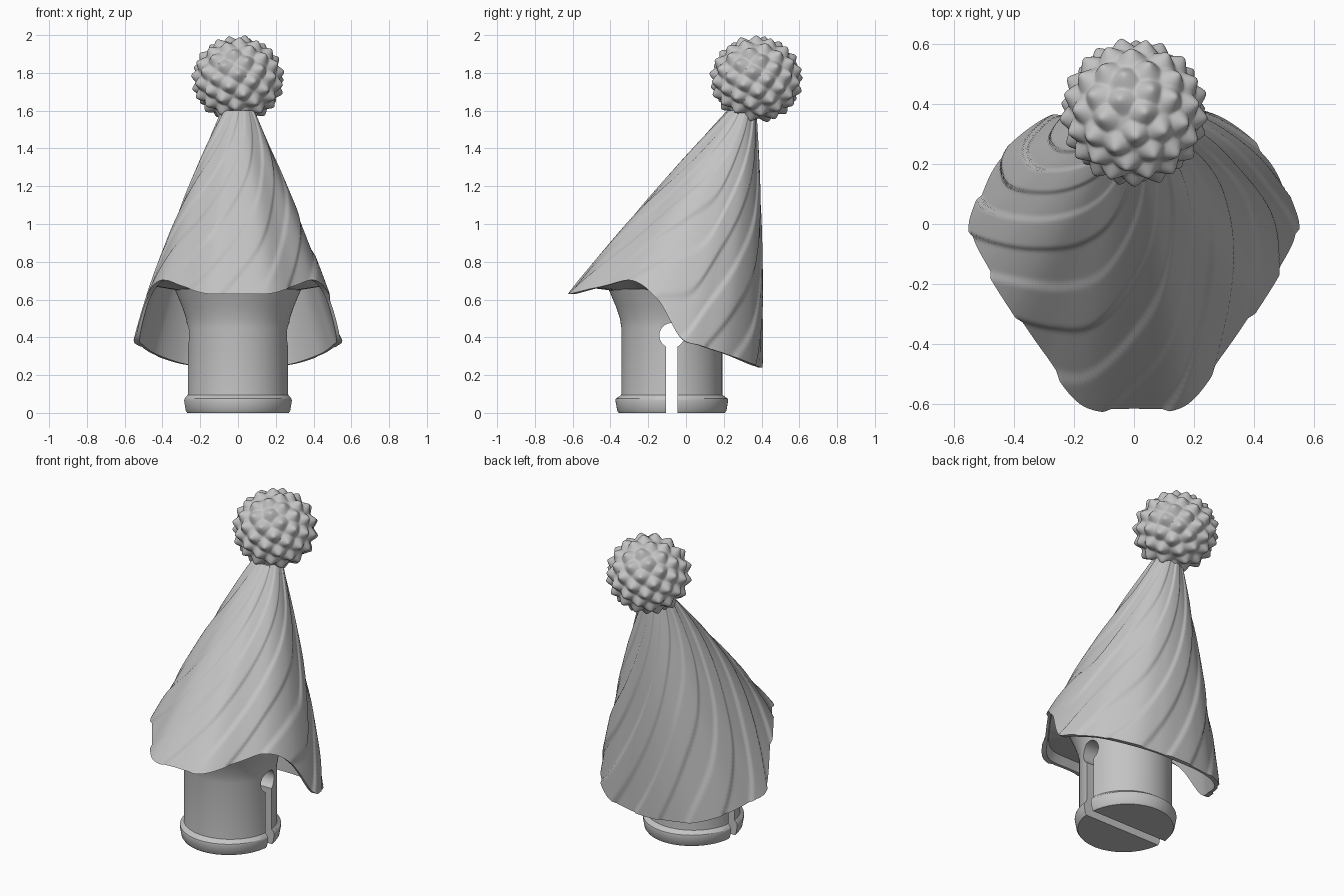
import bpy, bmesh, math
from mathutils import Vector

cube = bpy.data.objects.get("Cube")
if cube:
    bpy.data.objects.remove(cube, do_unlink=True)

grey = bpy.data.materials.new("plain grey")
grey.use_nodes = True
grey.diffuse_color = (0.55, 0.55, 0.55, 1)
grey.node_tree.nodes["Principled BSDF"].inputs["Base Color"].default_value = (0.55, 0.55, 0.55, 1)


def finish(name, bm, smooth=None):
    """Turn a bmesh into a named, coloured object."""
    bmesh.ops.recalc_face_normals(bm, faces=bm.faces[:])
    mesh = bpy.data.meshes.new(name)
    bm.to_mesh(mesh)
    bm.free()
    mesh.materials.append(grey)
    obj = bpy.data.objects.new(name, mesh)
    bpy.context.collection.objects.link(obj)
    if smooth:
        shade(obj, smooth)
    return obj


def activate(obj):
    bpy.ops.object.select_all(action='DESELECT')
    obj.select_set(True)
    bpy.context.view_layer.objects.active = obj


def shade(obj, degrees):
    activate(obj)
    bpy.ops.object.shade_smooth_by_angle(angle=math.radians(degrees))


def loft(rings):
    """Skin a list of closed rings and cap both ends."""
    bm = bmesh.new()
    loops = [[bm.verts.new(p) for p in ring] for ring in rings]
    n = len(loops[0])
    for a, b in zip(loops, loops[1:]):
        for i in range(n):
            j = (i + 1) % n
            bm.faces.new((a[i], a[j], b[j], b[i]))
    bm.faces.new(loops[0])
    bm.faces.new(loops[-1])
    return bm


# Hat brim: half outline from front to back, mirrored and splined
half = [Vector(p) for p in (
    (0, -.622, .63), (.17, -.60, .632), (.30, -.44, .672), (.41, -.28, .70),
    (.49, -.15, .60), (.545, -.03, .40), (.52, .08, .355), (.45, .22, .31),
    (.30, .345, .26), (.15, .39, .245), (0, .40, .24))]
brim = half + [Vector((-p.x, p.y, p.z)) for p in half[-2:0:-1]]


def brim_point(u):
    f = u * len(brim)
    i, t = int(f), f % 1
    a, b, c, d = (brim[(i + k) % len(brim)] for k in (-1, 0, 1, 2))
    return b + (c - a) * t / 2 + (2 * a - 5 * b + 4 * c - d) * t**2 / 2 + (3 * b - a - 3 * c + d) * t**3 / 2


COLUMNS, ROWS = 540, 64
BANDS, TWIST, PHASE = 9, 1.6, .48
STEM_Y = -.075
tip = Vector((0, .295, 1.6))
brim_centre = Vector((0, -.05, .5))


def hat_point(u, t, inset=0.0):
    """Point on the sheared cone; the outside has crisp bands spiralling down."""
    angle = math.tau * u - math.pi / 2
    out = Vector((math.cos(angle), math.sin(angle), 0))
    top = tip + Vector((out.x * .085, out.y * .075, 0))
    p = top.lerp(brim_point(u), t) + out * .055 * t * (1 - t)
    if inset:
        axis = tip.lerp(brim_centre, t)
        p.x += (axis.x - p.x) * inset
        p.y += (axis.y - p.y) * inset
    else:
        wave = 5 * math.sin(BANDS * (angle + TWIST * t + PHASE))
        p += out * max(-1, min(1, wave)) * (.003 + .003 * t)
    return p


us = [i / COLUMNS for i in range(COLUMNS)]
rings = [[hat_point(u, r / ROWS) for u in us] for r in range(ROWS + 1)]

# Hollow underside: shallow at the front, deeper behind, closing on the stem
for k in range(9):
    ring = []
    for u in us:
        ceiling = min(.99, (tip.z - .67) / (tip.z - brim_point(u).z))
        ring.append(hat_point(u, 1 + (ceiling - 1) * k / 8, .045))
    rings.append(ring)
rings.append([(.3 * math.sin(math.tau * u), STEM_Y - .3 * math.cos(math.tau * u), .645) for u in us])
finish("hat", loft(rings), 40)

# Stem: turned plug with a slightly oval foot and a flared neck
profile = ((.27, 0), (.278, .012), (.287, .065), (.285, .075), (.268, .095), (.267, .11),
           (.267, .45), (.275, .50), (.295, .56), (.32, .62), (.335, .655))
stem_rings = []
for r, z in profile:
    stretch = 1.04 if z < .09 else 1
    stem_rings.append([(r * math.cos(math.tau * i / 96),
                        STEM_Y + r * stretch * math.sin(math.tau * i / 96), z) for i in range(96)])
stem = finish("stem", loft(stem_rings))

# Keyhole slot cut across the stem
hole, slot, hole_z = .066, .03, .41
start = math.asin(slot / hole)
outline = [(-slot, -.1)]
for i in range(33):
    a = start + (math.tau - 2 * start) * i / 32
    outline.append((-hole * math.sin(a), hole_z - hole * math.cos(a)))
outline.append((slot, -.1))
cutter = finish("slot_cutter", loft([[(x, STEM_Y + y, z) for y, z in outline] for x in (-.5, .5)]))
cutter.hide_render = True
cut = stem.modifiers.new("slot", 'BOOLEAN')
cut.operation = 'DIFFERENCE'
cut.solver = 'EXACT'
cut.object = cutter
activate(stem)
bpy.ops.object.modifier_apply(modifier=cut.name)
bpy.data.objects.remove(cutter, do_unlink=True)
shade(stem, 30)

# Pompom: ball with evenly spread, broad-based soft spikes
SPIKES = 84
golden = math.pi * (3 - math.sqrt(5))
spikes = []
for i in range(SPIKES):
    z = 1 - (2 * i + 1) / SPIKES
    r = math.sqrt(1 - z * z)
    spikes.append(Vector((r * math.cos(golden * i), r * math.sin(golden * i), z)))
bm = bmesh.new()
bmesh.ops.create_icosphere(bm, subdivisions=6, radius=1)
for v in bm.verts:
    n = v.co.normalized()
    gap = math.acos(min(1, max(n.dot(s) for s in spikes)))
    v.co = n * (.214 + .043 * max(0, 1 - math.hypot(gap, .03) / .25) ** 1.3)
    v.co.z *= .94
    v.co += Vector((0, .372, 1.766))
finish("pompom", bm, 60)
